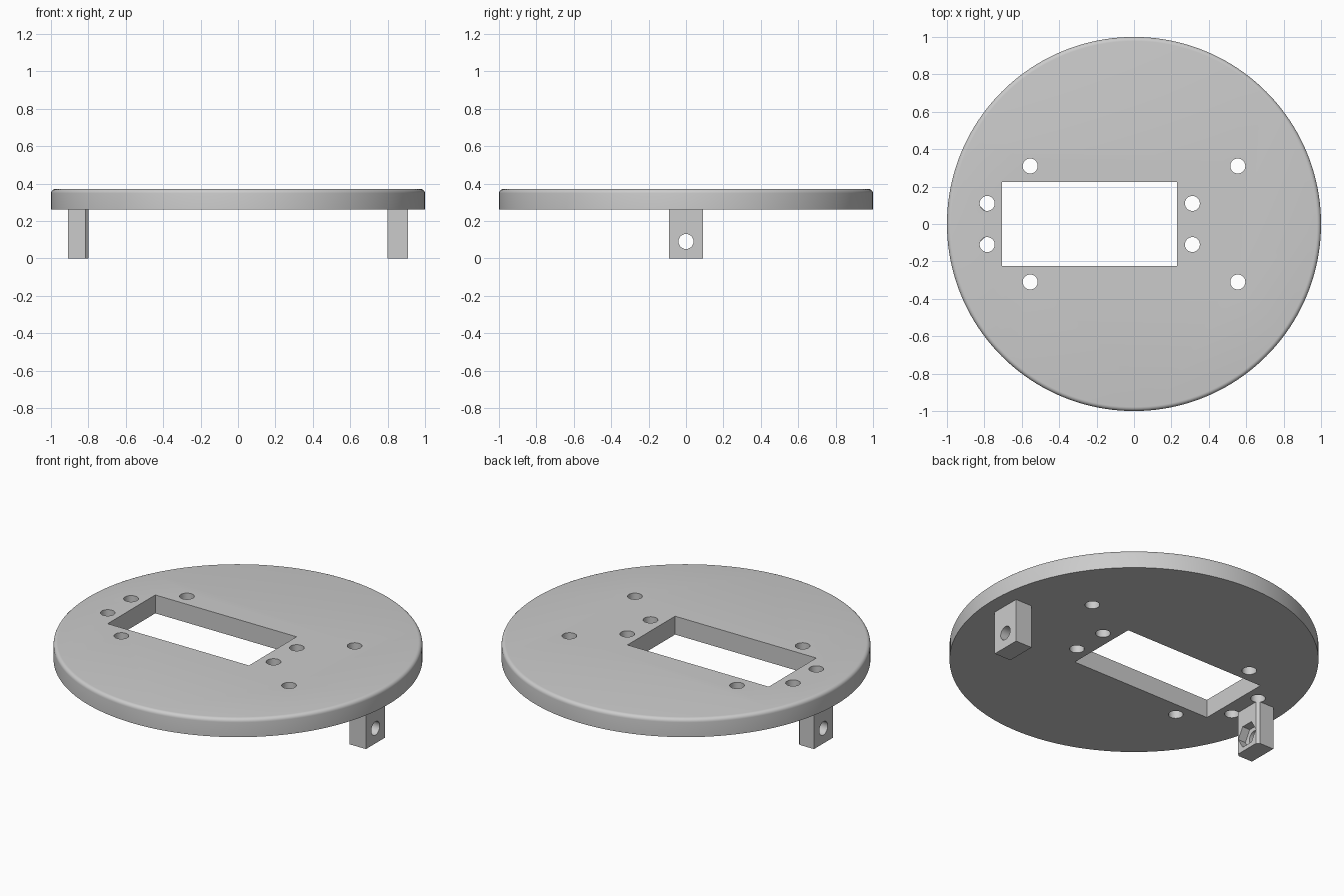
import bpy
import bmesh
import math
from mathutils import Matrix, Vector

if "Cube" in bpy.data.objects:
    bpy.data.objects.remove(bpy.data.objects["Cube"], do_unlink=True)

grey = bpy.data.materials.new("plain_grey")
grey.use_nodes = True
colour = (0.6, 0.6, 0.6, 1)
grey.diffuse_color = colour
grey.node_tree.nodes["Principled BSDF"].inputs["Base Color"].default_value = colour


def make_object(name, bm):
    mesh = bpy.data.meshes.new(name)
    bm.to_mesh(mesh)
    bm.free()
    mesh.materials.append(grey)
    obj = bpy.data.objects.new(name, mesh)
    bpy.context.collection.objects.link(obj)
    return obj


def box(name, low, high):
    bm = bmesh.new()
    bmesh.ops.create_cube(bm, size=1)
    low, high = Vector(low), Vector(high)
    bmesh.ops.scale(bm, vec=high - low, verts=bm.verts)
    bmesh.ops.translate(bm, vec=(low + high) / 2, verts=bm.verts)
    return make_object(name, bm)


def cylinder(name, centre, radius, depth, sides=48, along_x=False):
    bm = bmesh.new()
    matrix = Matrix.Translation(centre)
    if along_x:
        matrix = matrix @ Matrix.Rotation(math.pi / 2, 4, "Y")
    bmesh.ops.create_cone(bm, cap_ends=True, segments=sides, radius1=radius,
                          radius2=radius, depth=depth, matrix=matrix)
    return make_object(name, bm)


def bevel(obj, width, segments, rule):
    bm = bmesh.new()
    bm.from_mesh(obj.data)
    edges = [e for e in bm.edges if all(rule(v.co) for v in e.verts)]
    bmesh.ops.bevel(bm, geom=edges, offset=width, segments=segments,
                    profile=0.5, affect="EDGES")
    bm.to_mesh(obj.data)
    bm.free()


def cut(obj, cutters):
    # Subtract the cutters, keep the finished mesh and drop the helpers
    for cutter in cutters:
        cutter.hide_render = True
        mod = obj.modifiers.new("cut", "BOOLEAN")
        mod.operation = "DIFFERENCE"
        mod.solver = "EXACT"
        mod.object = cutter
    graph = bpy.context.evaluated_depsgraph_get()
    mesh = bpy.data.meshes.new_from_object(obj.evaluated_get(graph))
    obj.modifiers.clear()
    obj.data = mesh
    for cutter in cutters:
        bpy.data.objects.remove(cutter, do_unlink=True)
    bpy.ops.object.select_all(action="DESELECT")
    obj.select_set(True)
    bpy.context.view_layer.objects.active = obj
    bpy.ops.object.shade_smooth_by_angle(angle=math.radians(30))


BOTTOM, TOP = 0.26, 0.37

# Round plate with a softened top rim, a slot and screw holes
plate = cylinder("round_plate", (0, 0, (BOTTOM + TOP) / 2), 1, TOP - BOTTOM, 160)
bevel(plate, 0.022, 5, lambda co: co.z > TOP - 0.001)
cutters = [box("slot_cutter", (-0.705, -0.225, 0), (0.23, 0.225, 1))]
for x, y in ((-0.555, 0.31), (0.555, 0.31), (-0.785, 0.11), (0.312, 0.11)):
    for side in (-1, 1):
        cutters.append(cylinder("hole_cutter", (x, side * y, 0.3), 0.04, 1))
cut(plate, cutters)

# Mounting tabs below the plate, each with a cross hole
for name, side in (("left_tab", 1), ("right_tab", -1)):
    inner, outer = side * 0.8, side * 0.91
    tab = box(name, (min(inner, outer), -0.09, 0), (max(inner, outer), 0.09, BOTTOM))
    cutters = [cylinder("bore_cutter", (side * 0.85, 0, 0.09), 0.04, 0.4, along_x=True)]
    if side < 0:
        # Chamfered inner corners and a hexagonal nut pocket
        bm = bmesh.new()
        bm.from_mesh(tab.data)
        edges = [e for e in bm.edges
                 if all(v.co.x > -0.81 for v in e.verts)
                 and abs(e.verts[0].co.z - e.verts[1].co.z) > 0.1]
        bmesh.ops.bevel(bm, geom=edges, offset=0.015, segments=1, affect="EDGES")
        bm.to_mesh(tab.data)
        bm.free()
        cutters.append(cylinder("nut_cutter", (inner, 0, 0.09), 0.074, 0.1, 6, True))
    cut(tab, cutters)
